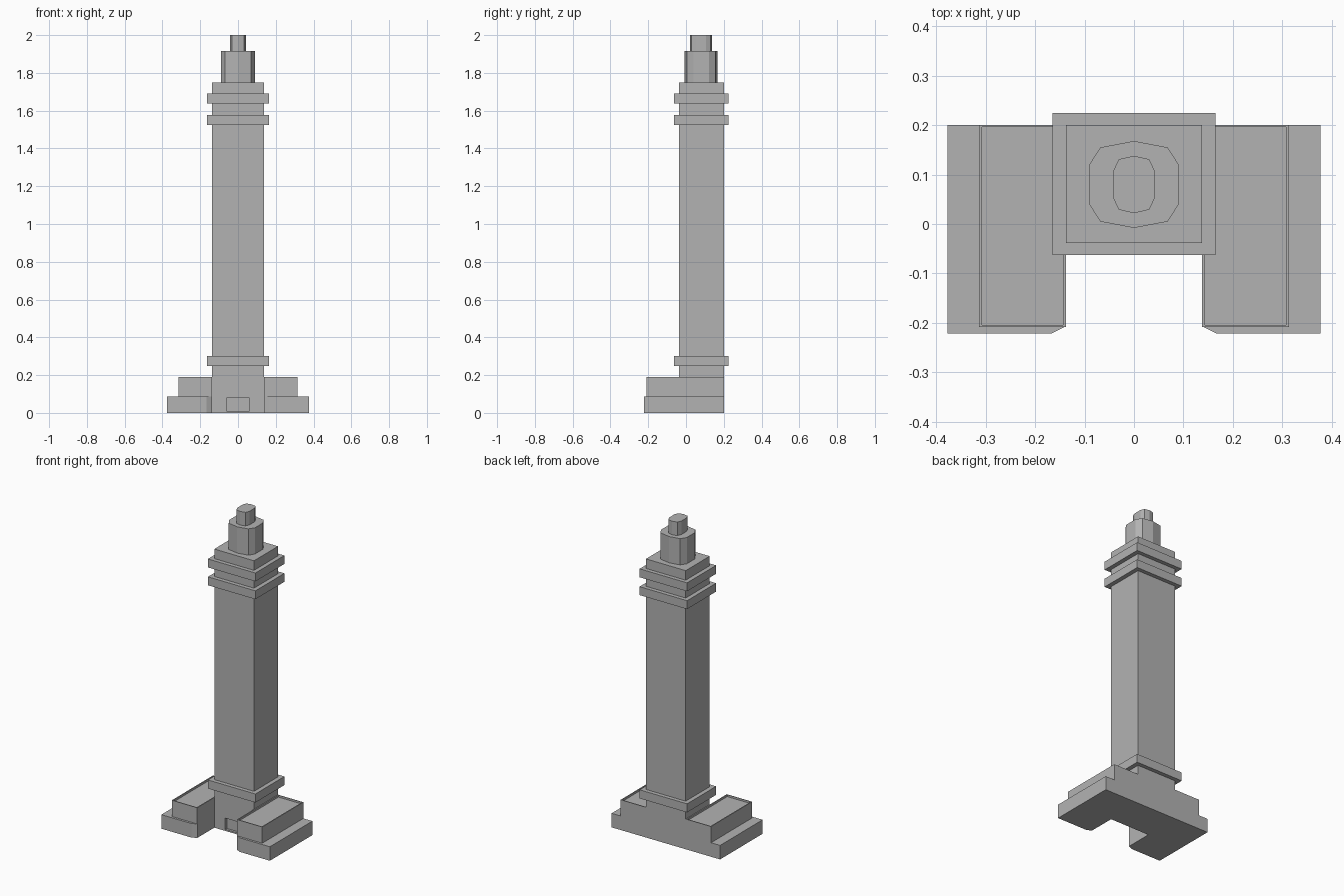
import bpy, bmesh
from mathutils import Vector

cube = bpy.data.objects.get("Cube")
if cube:
    bpy.data.objects.remove(cube, do_unlink=True)

stone = bpy.data.materials.new("grey_stone")
stone.use_nodes = True
GREY = (0.45, 0.45, 0.45, 1)
stone.diffuse_color = GREY
stone.node_tree.nodes["Principled BSDF"].inputs["Base Color"].default_value = GREY


def prism(name, outline, z0, z1, recess=None):
    """Extrude an outline upward; recess = (face normal, low, high, depth)."""
    bm = bmesh.new()
    base = bm.faces.new([bm.verts.new((x, y, z0)) for x, y in outline])
    top = bmesh.ops.extrude_face_region(bm, geom=[base])["geom"]
    for v in top:
        if isinstance(v, bmesh.types.BMVert):
            v.co.z = z1
    bmesh.ops.recalc_face_normals(bm, faces=bm.faces)
    if recess:
        normal, low, high, depth = recess
        normal = Vector(normal)
        face = max(bm.faces, key=lambda f: f.normal.dot(normal))
        mid = face.calc_center_median()
        bmesh.ops.inset_region(bm, faces=[face], thickness=0.002)
        # Fit the inset face to the opening, then sink it
        axes = [i for i in range(3) if not normal[i]]
        for v in face.verts:
            for i, lo, hi in zip(axes, low, high):
                v.co[i] = lo if v.co[i] < mid[i] else hi
        bmesh.ops.inset_region(bm, faces=[face], thickness=0)
        for v in face.verts:
            v.co -= normal * depth
    mesh = bpy.data.meshes.new(name)
    bm.to_mesh(mesh)
    bm.free()
    mesh.materials.append(stone)
    obj = bpy.data.objects.new(name, mesh)
    bpy.context.collection.objects.link(obj)
    return obj


def rect(x0, x1, y0, y1):
    return [(x0, y0), (x1, y0), (x1, y1), (x0, y1)]


def mirrored(half, cy):
    """Close a quarter profile across both axes around y = cy."""
    right = half + [(x, -y) for x, y in reversed(half)]
    left = [(-x, y) for x, y in reversed(right) if x]
    return [(x, y + cy) for x, y in right + left]


BACK, SIDE = 0.2, 0.138

# Tower shaft with a recessed doorway
prism("tower_shaft", rect(-SIDE, SIDE, -0.038, BACK), 0, 1.75,
      ((0, -1, 0), (-0.062, 0.01), (0.062, 0.08), 0.015))

# Projecting bands around the shaft
for name, z0, z1 in (("lower_band", 0.248, 0.302),
                     ("middle_band", 1.525, 1.578),
                     ("upper_band", 1.637, 1.69)):
    prism(name, rect(-0.165, 0.165, -0.063, 0.225), z0, z1)

# Faceted lantern and finial
prism("lantern", mirrored([(0, 0.088), (0.068, 0.075), (0.09, 0.041)], 0.08), 1.75, 1.915)
prism("finial", mirrored([(0, 0.058), (0.031, 0.051), (0.042, 0.027)], 0.08), 1.915, 2)

# Stepped wings: plinth with a chamfered inner corner, block with a parapet
for side, s in (("left", 1), ("right", -1)):
    plinth = [(0.168, -0.222), (0.377, -0.222), (0.377, BACK), (SIDE, BACK), (SIDE, -0.207)]
    prism(side + "_plinth", [(s * x, y) for x, y in plinth], 0, 0.088)
    xs = sorted((s * SIDE, s * 0.314))
    inner = sorted((s * 0.144, s * 0.308))
    prism(side + "_wing", rect(*xs, -0.208, BACK), 0.088, 0.19,
          ((0, 0, 1), (inner[0], -0.204), (inner[1], 0.196), 0.012))
